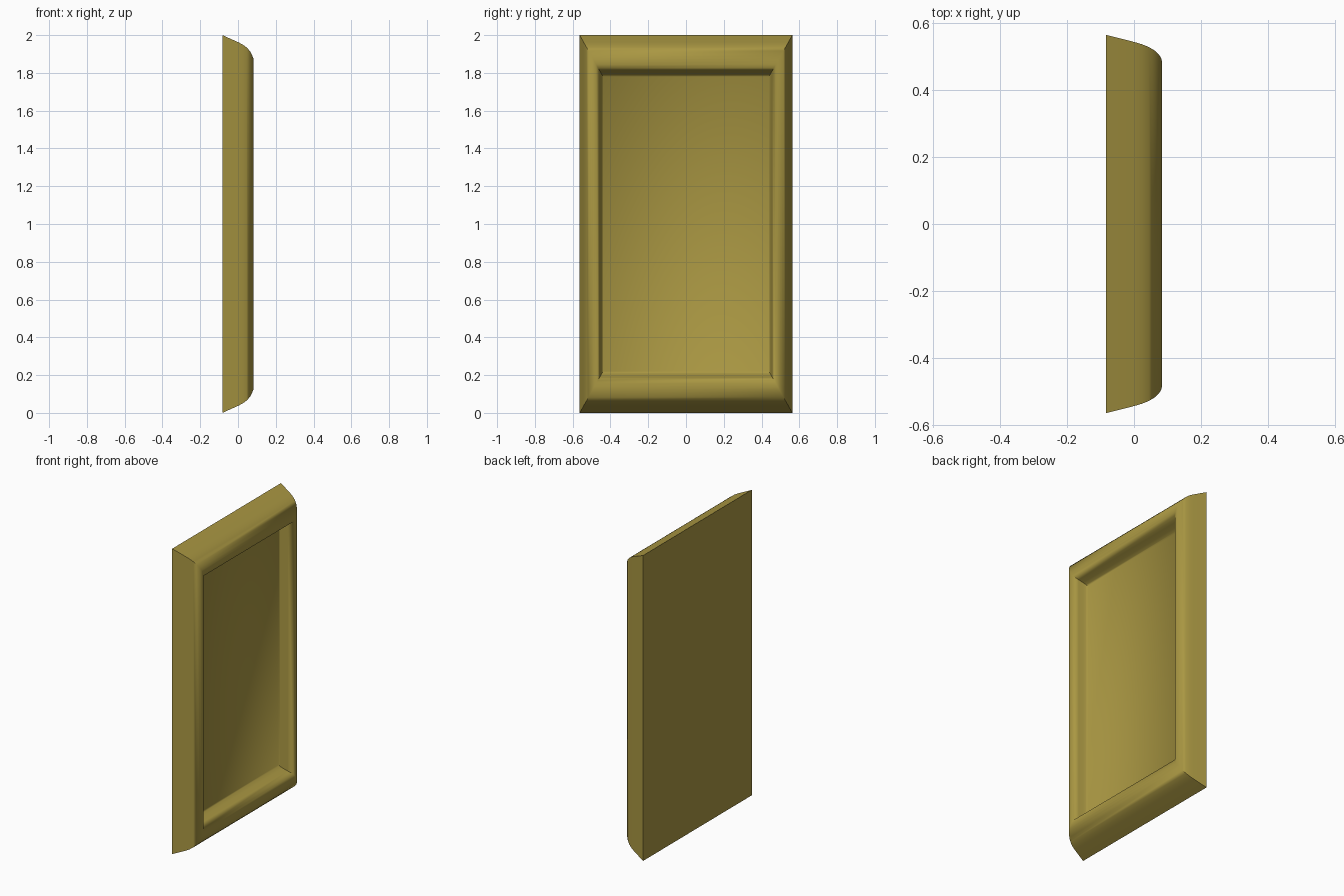
import bpy, bmesh, math

if "Cube" in bpy.data.objects:
    bpy.data.objects.remove(bpy.data.objects["Cube"])

HALF_W, HALF_H = 0.563, 1.0

# Cross-section from back edge, over the rounded rim, down into the recess: (x, ring scale)
PROFILE = [(-0.083, 1.0), (0.0, 0.963), (0.025, 0.95), (0.045, 0.935),
           (0.062, 0.917), (0.075, 0.894), (0.081, 0.877), (0.083, 0.863),
           (0.082, 0.845), (0.076, 0.827), (0.04, 0.812), (0.012, 0.8),
           (-0.006, 0.79), (-0.014, 0.78)]


def ring(bm, x, s):
    """Rectangular loop of vertices, scaled about the panel centre."""
    return [bm.verts.new((x, sy * HALF_W * s, HALF_H + sz * HALF_H * s))
            for sy, sz in ((-1, -1), (1, -1), (1, 1), (-1, 1))]


bm = bmesh.new()
rings = [ring(bm, x, s) for x, s in PROFILE]

# Sides, rim and recess walls
for a, b in zip(rings, rings[1:]):
    for i in range(4):
        j = (i + 1) % 4
        bm.faces.new((a[i], a[j], b[j], b[i]))

# Back face and recessed front panel
bm.faces.new(rings[0][::-1])
bm.faces.new(rings[-1])
bmesh.ops.recalc_face_normals(bm, faces=bm.faces)

mesh = bpy.data.meshes.new("recessed_panel")
bm.to_mesh(mesh)
bm.free()
panel = bpy.data.objects.new("recessed_panel", mesh)
bpy.context.collection.objects.link(panel)

# Olive gold finish
mat = bpy.data.materials.new("olive_gold")
mat.diffuse_color = (0.40, 0.31, 0.055, 1.0)
mat.use_nodes = True
mat.node_tree.nodes["Principled BSDF"].inputs["Base Color"].default_value = mat.diffuse_color
mesh.materials.append(mat)

# Smooth mouldings
bpy.context.view_layer.objects.active = panel
panel.select_set(True)
bpy.ops.object.shade_smooth_by_angle(angle=math.radians(60))
